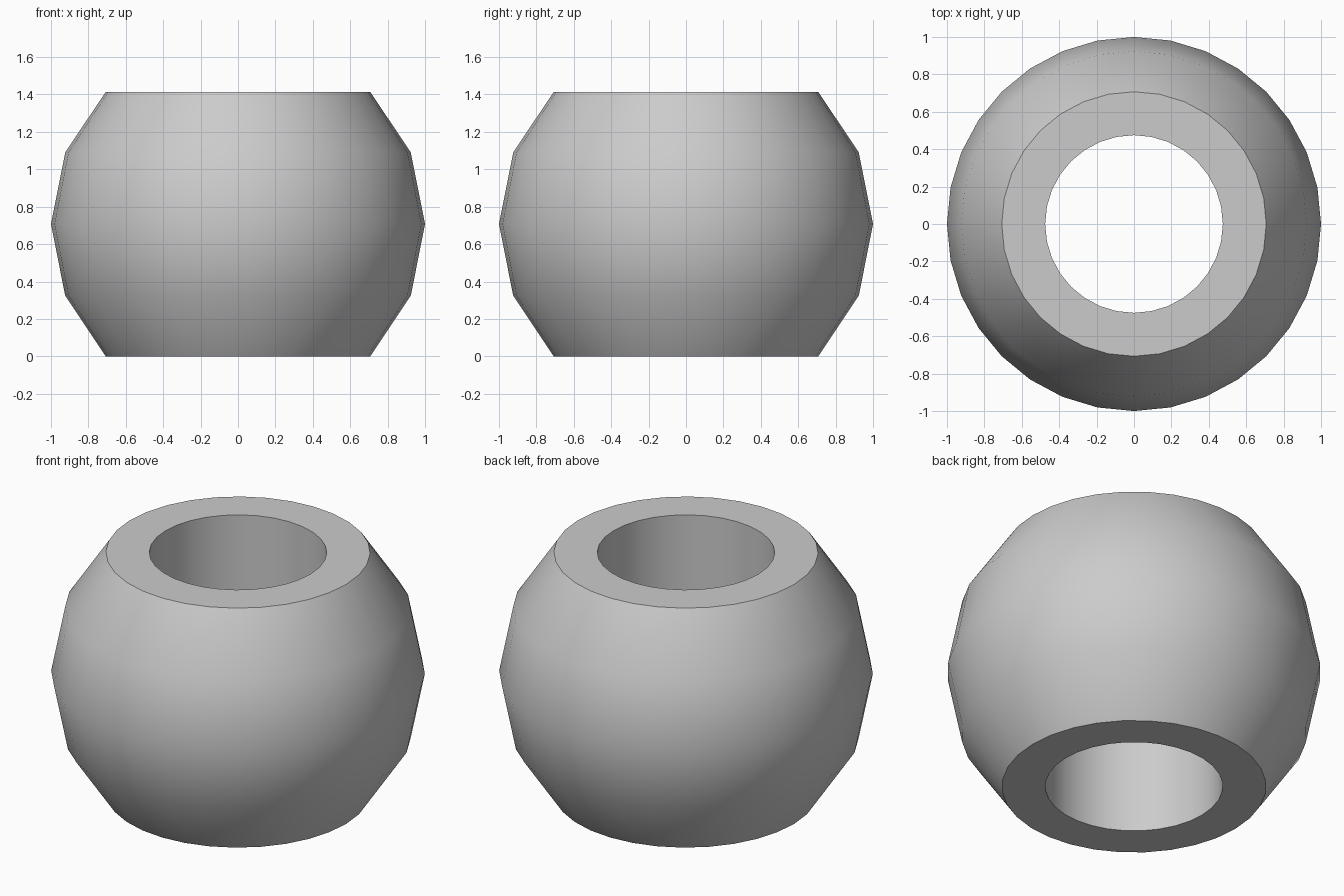
import bpy, bmesh
from math import cos, sin, tau, radians

if "Cube" in bpy.data.objects:
    bpy.data.objects.remove(bpy.data.objects["Cube"])

SEGMENTS = 32
HOLE_RADIUS = 0.475
HALF_HEIGHT = sin(radians(45))

# Cross-section: straight bore, then the truncated sphere from bottom to top
profile = [(HOLE_RADIUS, 2 * HALF_HEIGHT), (HOLE_RADIUS, 0)]
for degrees in (-45, -22.5, 0, 22.5, 45):
    a = radians(degrees)
    profile.append((cos(a), sin(a) + HALF_HEIGHT))

# Revolve the closed cross-section around z
bm = bmesh.new()
rings = [[bm.verts.new((r * cos(tau * i / SEGMENTS), r * sin(tau * i / SEGMENTS), z))
          for i in range(SEGMENTS)] for r, z in profile]
for k, lower in enumerate(rings):
    upper = rings[(k + 1) % len(rings)]
    for i in range(SEGMENTS):
        j = (i + 1) % SEGMENTS
        bm.faces.new((lower[i], lower[j], upper[j], upper[i]))
bmesh.ops.recalc_face_normals(bm, faces=bm.faces)

mesh = bpy.data.meshes.new("round_bead")
bm.to_mesh(mesh)
bm.free()
bead = bpy.data.objects.new("round_bead", mesh)
bpy.context.collection.objects.link(bead)

# Smooth sides with sharp rims
bpy.context.view_layer.objects.active = bead
bead.select_set(True)
bpy.ops.object.shade_smooth_by_angle(angle=radians(35))
